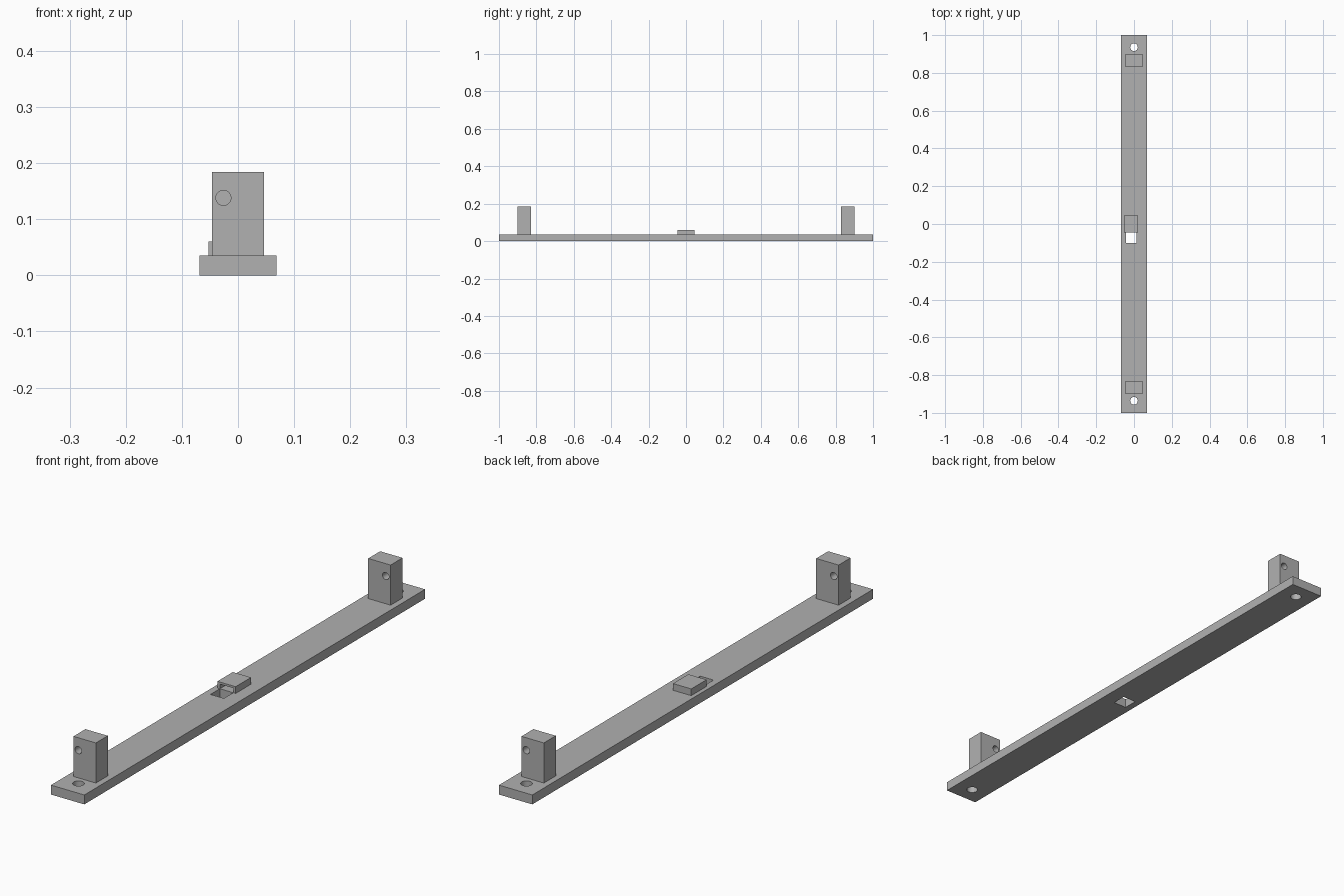
import bpy
from math import pi, radians

old = bpy.data.objects.get("Cube")
if old:
    bpy.data.objects.remove(old, do_unlink=True)

grey = bpy.data.materials.new("plain grey")
grey.use_nodes = True
colour = (0.44, 0.44, 0.44, 1)
grey.diffuse_color = colour
grey.node_tree.nodes["Principled BSDF"].inputs["Base Color"].default_value = colour


def box(name, low, high):
    """Box between two opposite corners."""
    centre = [(a + b) / 2 for a, b in zip(low, high)]
    bpy.ops.mesh.primitive_cube_add(size=1, location=centre)
    ob = bpy.context.object
    ob.name = name
    ob.scale = [b - a for a, b in zip(low, high)]
    bpy.ops.object.transform_apply(location=True, rotation=False, scale=True)
    ob.data.materials.append(grey)
    return ob


def rod(name, centre, radius, length, tilt=0):
    """Round cutter, upright unless tilted about x."""
    bpy.ops.mesh.primitive_cylinder_add(
        vertices=40, radius=radius, depth=length, location=centre, rotation=(tilt, 0, 0))
    ob = bpy.context.object
    ob.name = name
    ob.data.materials.append(grey)
    return ob


def cut(ob, cutters):
    """Subtract the cutters, then discard them."""
    bpy.ops.object.select_all(action="DESELECT")
    ob.select_set(True)
    bpy.context.view_layer.objects.active = ob
    for cutter in cutters:
        mod = ob.modifiers.new("cut", "BOOLEAN")
        mod.operation = "DIFFERENCE"
        mod.solver = "EXACT"
        mod.object = cutter
        bpy.ops.object.modifier_apply(modifier=mod.name)
        bpy.data.objects.remove(cutter, do_unlink=True)
    bpy.ops.object.shade_smooth_by_angle(angle=radians(30))


plate_top = 0.035

# Long base plate with a screw hole at each end and a square slot near the middle
plate = box("base_plate", (-0.0685, -1, 0), (0.0685, 1, plate_top))
cut(plate, [rod("screw_hole", (0, end * 0.936, 0), 0.02, 0.2) for end in (-1, 1)]
    + [box("slot", (-0.043, -0.1, -0.1), (0.012, -0.045, 0.1))])

# Upright posts, each with a pin hole on the opposite side
for name, end in (("front_post", -1), ("back_post", 1)):
    y = end * 0.865
    post = box(name, (-0.046, y - 0.035, plate_top), (0.046, y + 0.035, 0.184))
    cut(post, [rod("pin_hole", (end * 0.026, y, 0.138), 0.0134, 0.2, pi / 2)])

# Low hollow catch behind the slot, open towards the front
catch = box("catch", (-0.053, -0.045, plate_top), (0.022, 0.045, 0.06))
cut(catch, [box("pocket", (-0.043, -0.1, 0), (0.012, 0.035, 0.052))])
